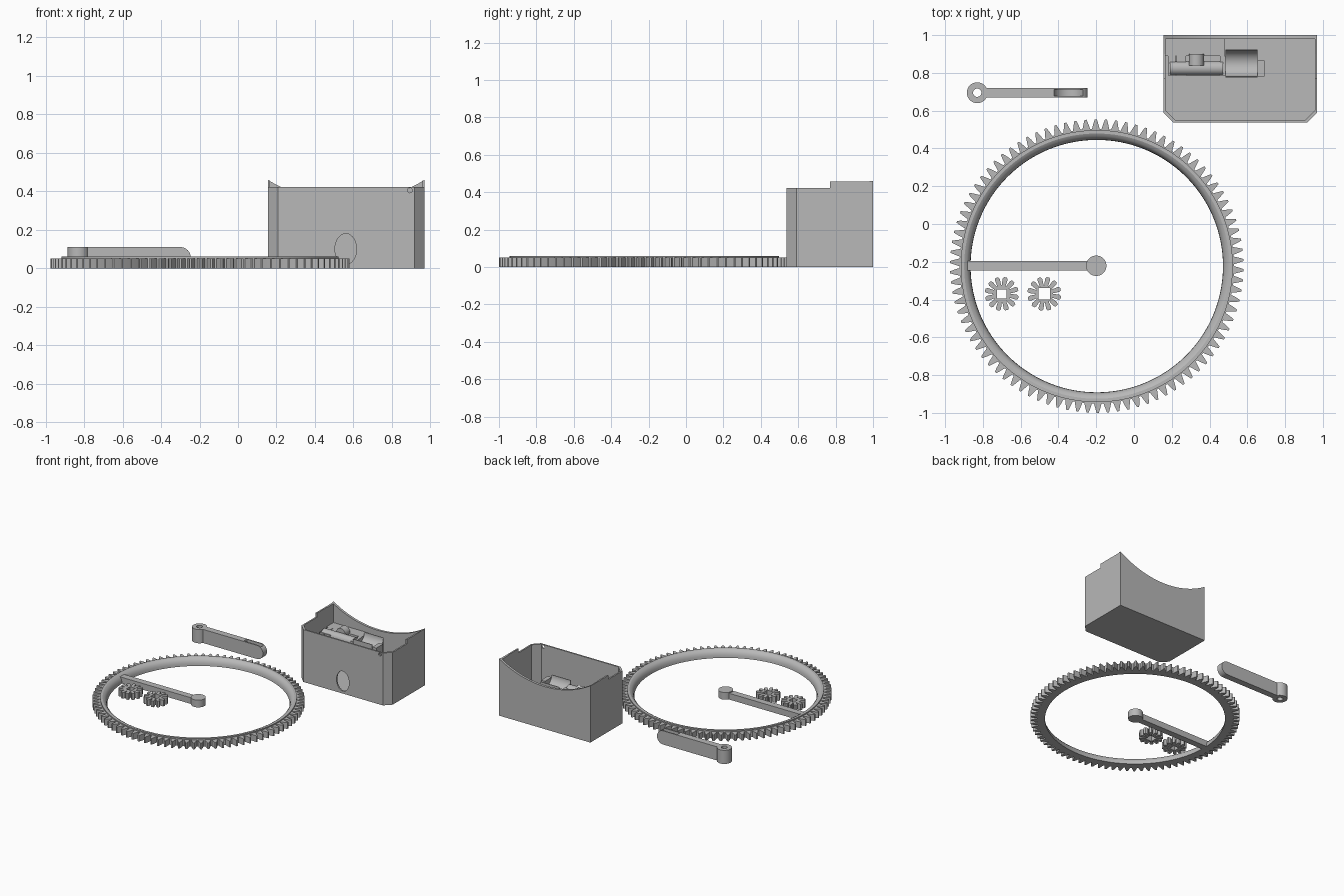
import bpy, bmesh
from math import sin, cos, pi, radians
from mathutils import Matrix, Vector

if "Cube" in bpy.data.objects:
    bpy.data.objects.remove(bpy.data.objects["Cube"])

grey = bpy.data.materials.new("light grey plastic")
grey.use_nodes = True
COLOUR = (0.48, 0.48, 0.48, 1)
grey.diffuse_color = COLOUR
grey.node_tree.nodes["Principled BSDF"].inputs["Base Color"].default_value = COLOUR


def finish(name, bm):
    bmesh.ops.recalc_face_normals(bm, faces=bm.faces)
    mesh = bpy.data.meshes.new(name)
    bm.to_mesh(mesh)
    bm.free()
    mesh.materials.append(grey)
    obj = bpy.data.objects.new(name, mesh)
    bpy.context.collection.objects.link(obj)
    return obj


def prism(name, outline, low, high, axis="z"):
    """Extrude an outline: (x, y) along z, or (x, z) along y."""
    bm = bmesh.new()
    place = (lambda p: (p[0], p[1], low)) if axis == "z" else (lambda p: (p[0], low, p[1]))
    face = bm.faces.new([bm.verts.new(place(p)) for p in outline])
    new = bmesh.ops.extrude_face_region(bm, geom=[face])["geom"]
    step = Vector((0, 0, high - low)) if axis == "z" else Vector((0, high - low, 0))
    bmesh.ops.translate(bm, vec=step, verts=[v for v in new if isinstance(v, bmesh.types.BMVert)])
    return finish(name, bm)


def block(name, x0, x1, y0, y1, z0, z1):
    return prism(name, [(x0, y0), (x1, y0), (x1, y1), (x0, y1)], z0, z1)


def oval(cx, cy, rx, ry=None, n=48):
    ry = ry or rx
    return [(cx + rx * cos(2 * pi * i / n), cy + ry * sin(2 * pi * i / n)) for i in range(n)]


def rod_x(name, x0, x1, y, z, r):
    bm = bmesh.new()
    turn = Matrix.Translation(((x0 + x1) / 2, y, z)) @ Matrix.Rotation(pi / 2, 4, "Y")
    bmesh.ops.create_cone(bm, cap_ends=True, segments=48, radius1=r, radius2=r,
                          depth=x1 - x0, matrix=turn)
    return finish(name, bm)


def cut(obj, *cutters):
    """Subtract the cutters, keep the result and drop the cutters."""
    for c in cutters:
        mod = obj.modifiers.new("cut", "BOOLEAN")
        mod.operation, mod.solver, mod.object = "DIFFERENCE", "EXACT", c
    bpy.context.view_layer.update()
    result = bpy.data.meshes.new_from_object(obj.evaluated_get(bpy.context.evaluated_depsgraph_get()))
    obj.modifiers.clear()
    obj.data = result
    for c in cutters:
        bpy.data.objects.remove(c)
    return obj


def tooth_outline(count, tooth):
    """Polar points (angle, radius) of a toothed rim."""
    return [((i + f) * 2 * pi / count, r) for i in range(count) for f, r in tooth]


# Large ring gear with a rounded inner edge and a raised lip
RING_X, RING_Y = -0.197, -0.223
ROOT, TIP = 0.727, 0.777
rim = tooth_outline(90, [(0, ROOT), (.2, ROOT), (.36, .755), (.5, TIP), (.7, TIP), (.84, .755)])
bm = bmesh.new()
sections = []
for a, r in rim:
    profile = [(.668, 0), (r, 0), (r, .05), (.72, .05), (.72, .06), (.702, .06),
               (.688, .053), (.676, .038), (.67, .02)]
    sections.append([bm.verts.new((RING_X + q * cos(a), RING_Y + q * sin(a), z)) for q, z in profile])
for s, t in zip(sections, sections[1:] + sections[:1]):
    for k in range(len(s)):
        j = (k + 1) % len(s)
        bm.faces.new((s[k], s[j], t[j], t[k]))
finish("ring_gear", bm)

# Pointer reaching from the rim to the ring centre
block("pointer_bar", -0.885, -0.2, -0.247, -0.195, 0, 0.05)
prism("pointer_hub", oval(-0.2, -0.221, 0.054), 0, 0.058)

# Two small pinions with square shaft holes
for name, cx, half in (("pinion_left", -0.7, 0.024), ("pinion_right", -0.475, 0.03)):
    cy = -0.37
    pts = tooth_outline(12, [(0, .047), (.15, .047), (.25, .08), (.4, .09), (.75, .09), (.9, .08)])
    gear = prism(name, [(cx + r * cos(a), cy + r * sin(a)) for a, r in pts], 0, 0.05)
    cut(gear, block("hole", cx - half, cx + half, cy - half, cy + half, -0.1, 0.2))

# Crank arm: pierced hub, bar with a round end and a scooped slot
ARM_Y, ARM_H = 0.695, 0.11
R = ARM_H / 2
end = [(-0.3 + R * sin(pi * i / 16), R - R * cos(pi * i / 16)) for i in range(17)]
arm = prism("crank_bar", [(-0.79, 0)] + end + [(-0.79, ARM_H)], ARM_Y - .026, ARM_Y + .026, "y")
cut(arm, prism("slot", oval(-0.345, 0.13, 0.08), ARM_Y - .017, ARM_Y + .017, "y"))
hub = prism("crank_hub", oval(-0.83, ARM_Y, 0.055), 0, ARM_H)
cut(hub, prism("bore", oval(-0.83, ARM_Y, 0.022), -0.1, 0.2))

# Housing: open box with chamfered front corners and a hollowed back edge
X0, X1, Y0, Y1 = 0.155, 0.97, 0.538, 1.0


def box_outline(t, back, c=0.052):
    a, b, f = X0 + t, X1 - t, Y0 + t
    return [(a, f + c), (a + c, f), (b - c, f), (b, f + c), (b, Y1 - back), (a, Y1 - back)]


MID = (X0 + X1) / 2
housing = prism("housing", box_outline(0, 0), 0, 0.46)
cut(housing,
    prism("cavity", box_outline(0.012, 0.02), 0.015, 0.7),
    block("front_step", 0, 1.2, 0.4, 0.77, 0.423, 0.7),
    block("side_step", 0, 1.2, 0.7, 0.982, 0.456, 0.7),
    prism("back_arc", oval(MID, 1.113, 0.77, n=160), 0.9, 1.2, "y"),
    prism("cable_hole", oval(0.56, 0.1, 0.056, 0.08), 0.4, 0.6, "y"),
    prism("pin_hole", oval(0.893, 0.405, 0.013, n=12), 0.4, 0.63, "y"))

# Motor mount inside the housing
block("mount_shelf", 0.165, 0.48, 0.89, 0.985, 0.01, 0.3)
cradle = block("motor_cradle", 0.485, 0.655, 0.775, 0.925, 0.01, 0.33)
cut(cradle, rod_x("trough", 0.45, 0.7, 0.85, 0.33, 0.07))
block("cradle_end", 0.655, 0.69, 0.78, 0.865, 0.01, 0.31)
for i, (a, b) in enumerate(((0.18, 0.22), (0.225, 0.275), (0.455, 0.485))):
    block("shaft_support_%d" % (i + 1), a, b, 0.785, 0.89, 0.01, 0.3)
rod_x("shaft", 0.19, 0.47, 0.825, 0.28, 0.038)
prism("pivot_disc", oval(0.33, 0.31, 0.04), 0.84, 0.9, "y")

# Smooth the curved walls and keep the edges crisp
bpy.ops.object.select_all(action="DESELECT")
for obj in bpy.context.scene.objects:
    if obj.type == "MESH":
        obj.select_set(True)
        bpy.context.view_layer.objects.active = obj
bpy.ops.object.shade_smooth_by_angle(angle=radians(25))
